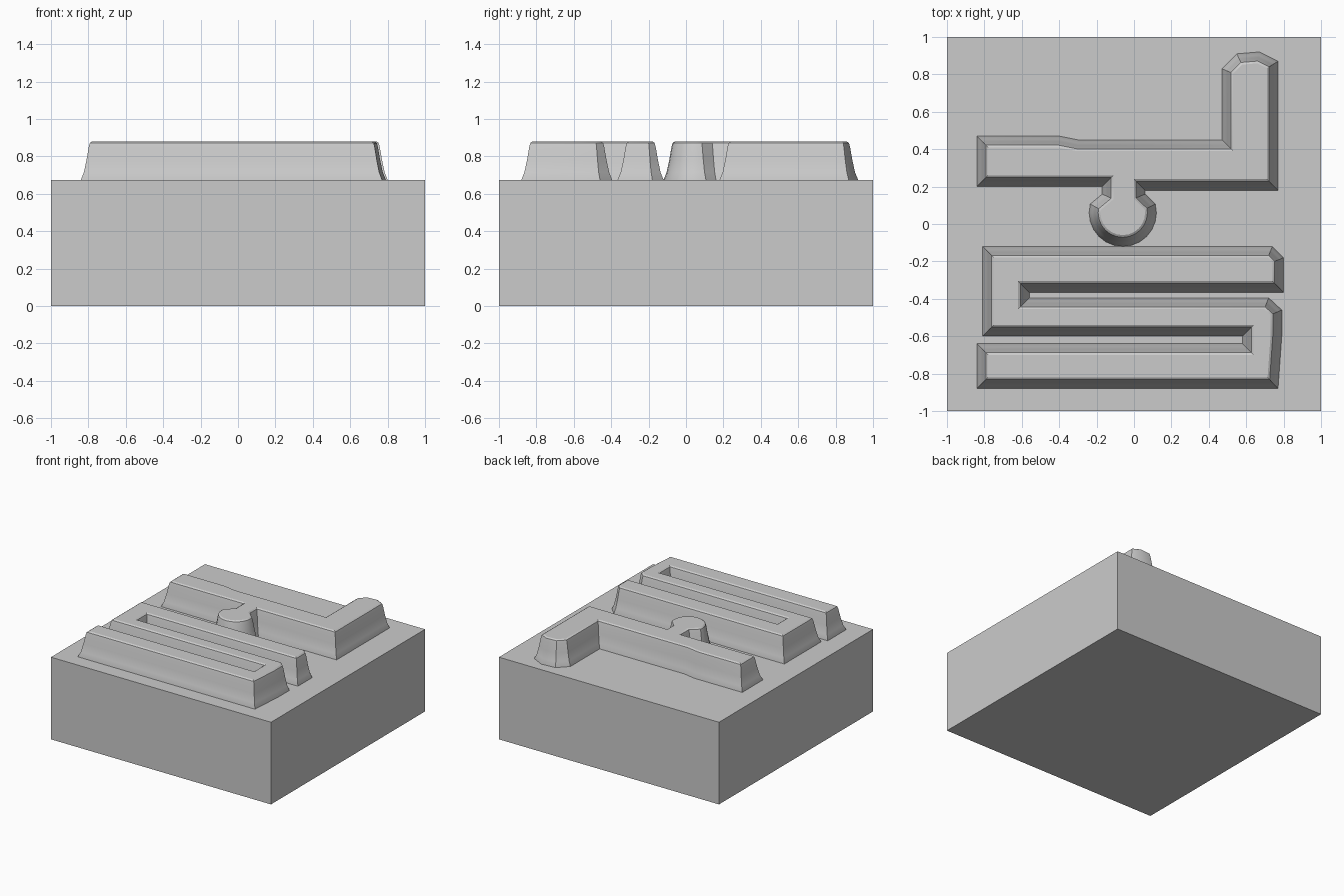
import bpy, bmesh, math
from mathutils import Vector

if "Cube" in bpy.data.objects:
    bpy.data.objects.remove(bpy.data.objects["Cube"], do_unlink=True)

FLOOR, TOP = 0.675, 0.88

grey = bpy.data.materials.new("plain grey")
grey.use_nodes = True
grey.diffuse_color = (0.6, 0.6, 0.6, 1)
grey.node_tree.nodes["Principled BSDF"].inputs["Base Color"].default_value = (0.6, 0.6, 0.6, 1)


def inset(points, d):
    """Mitred inward offset of a counter-clockwise outline."""
    result = []
    for i, p in enumerate(points):
        a = (p - points[i - 1]).normalized()
        b = (points[(i + 1) % len(points)] - p).normalized()
        na, nb = Vector((-a.y, a.x)), Vector((-b.y, b.x))
        result.append(p + (na + nb) * d / (1 + na.dot(nb)))
    return result


def finish(name, bm):
    bmesh.ops.recalc_face_normals(bm, faces=bm.faces)
    mesh = bpy.data.meshes.new(name)
    bm.to_mesh(mesh)
    bm.free()
    mesh.materials.append(grey)
    ob = bpy.data.objects.new(name, mesh)
    bpy.context.collection.objects.link(ob)
    return ob


def ridge(name, outline):
    """Raised plateau with walls that flare at the foot and round at the rim."""
    points = [Vector(p) for p in outline]
    steps = [(0, FLOOR - 0.01), (0, FLOOR), (0.016, 0.715), (0.03, 0.78),
             (0.042, 0.85), (0.048, 0.872), (0.06, TOP)]
    bm = bmesh.new()
    rings = [[bm.verts.new((p.x, p.y, z)) for p in inset(points, d)] for d, z in steps]
    n = len(points)
    for low, high in zip(rings, rings[1:]):
        for i in range(n):
            j = (i + 1) % n
            bm.faces.new((low[i], low[j], high[j], high[i]))
    bm.faces.new(rings[-1])
    ob = finish(name, bm)
    bpy.ops.object.select_all(action="DESELECT")
    ob.select_set(True)
    bpy.context.view_layer.objects.active = ob
    bpy.ops.object.shade_smooth_by_angle(angle=math.radians(32))


# Solid square block
bm = bmesh.new()
bmesh.ops.create_cube(bm, size=1)
bmesh.ops.scale(bm, vec=(2, 2, FLOOR), verts=bm.verts)
bmesh.ops.translate(bm, vec=(0, 0, FLOOR / 2), verts=bm.verts)
finish("base_block", bm)

# Rear bar with a raised arm on one end and a round knob in front
knob = []
for k in range(15):
    t = math.radians(165 + 210 * k / 14)
    knob.append((-0.06 + 0.18 * math.cos(t), 0.06 + 0.18 * math.sin(t)))
ridge("rear_bar_with_knob",
      [(-0.84, 0.2), (-0.17, 0.2), (-0.17, 0.16)] + knob +
      [(0.06, 0.16), (0.06, 0.18), (0.77, 0.18), (0.77, 0.87), (0.67, 0.92),
       (0.55, 0.91), (0.47, 0.83), (0.47, 0.45), (-0.3, 0.45), (-0.4, 0.47), (-0.84, 0.47)])

# Front winding bar with two narrow slots
ridge("front_winding_bar",
      [(-0.84, -0.88), (0.77, -0.88), (0.79, -0.6), (0.79, -0.46), (0.72, -0.395),
       (-0.56, -0.395), (-0.56, -0.365), (0.8, -0.365), (0.8, -0.18), (0.74, -0.12),
       (-0.81, -0.12), (-0.81, -0.6), (0.58, -0.6), (0.58, -0.64), (-0.84, -0.64)])
